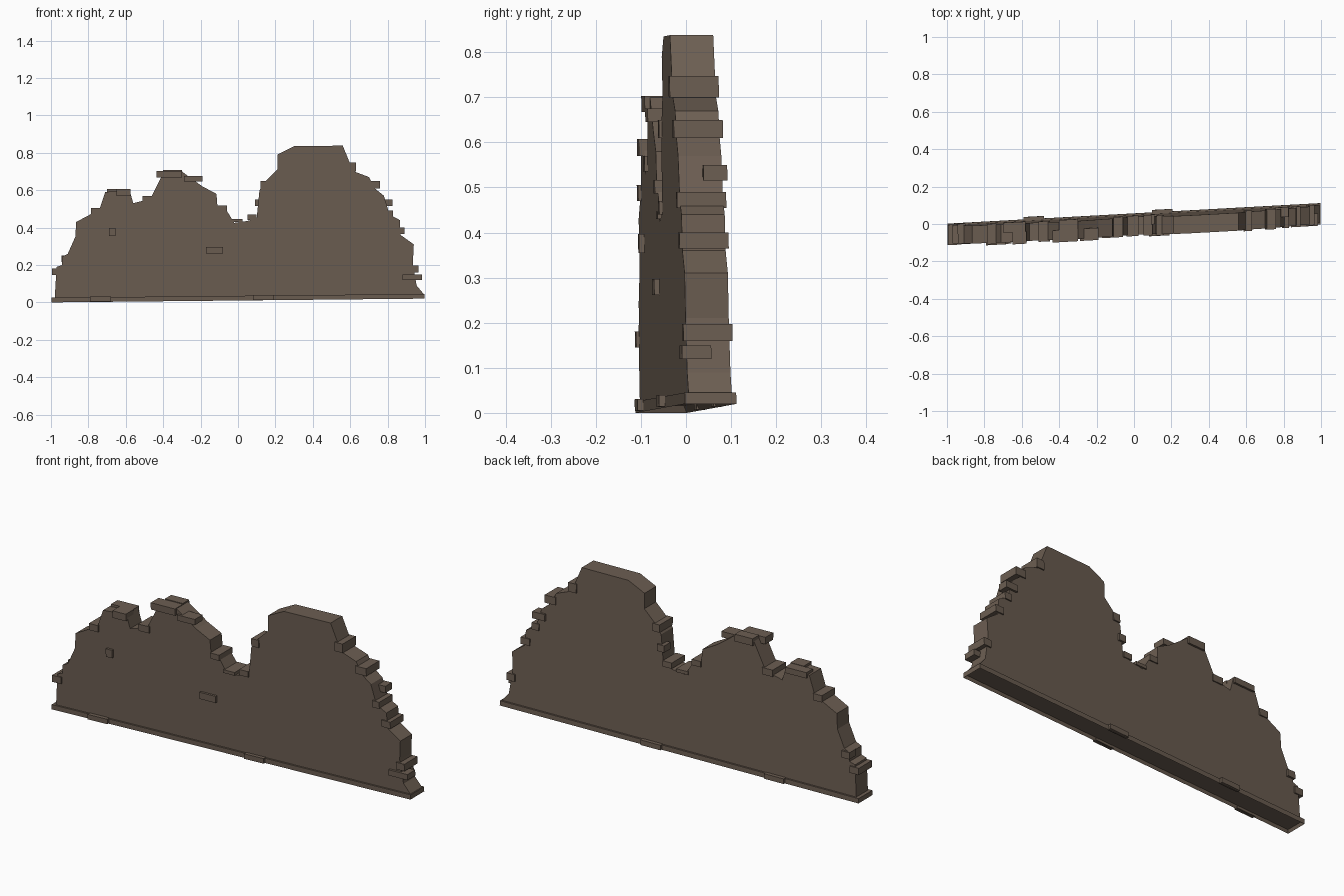
import bpy, bmesh
from mathutils import Vector

stone = bpy.data.materials.new("weathered brown stone")
stone.diffuse_color = (0.15, 0.112, 0.084, 1)

HALF = 0.048          # half thickness of the wall
TURN, LEAN = 0.055, -0.022   # wall runs slightly askew and leans forward


def place(v, slope=0.0):
    return Vector((v.x, v.y + TURN * v.x + LEAN * v.z, v.z + slope * (1 + v.x)))


def finish(name, bm, slope=0.0):
    for v in bm.verts:
        v.co = place(v.co, slope)
    bmesh.ops.recalc_face_normals(bm, faces=bm.faces)
    me = bpy.data.meshes.new(name)
    bm.to_mesh(me)
    bm.free()
    me.materials.append(stone)
    ob = bpy.data.objects.new(name, me)
    bpy.context.collection.objects.link(ob)
    return ob


def add_box(bm, x0, x1, y0, y1, z0, z1):
    vs = bmesh.ops.create_cube(bm, size=1)["verts"]
    for v in vs:
        v.co = Vector(((x0 + x1) / 2 + v.co.x * (x1 - x0),
                       (y0 + y1) / 2 + v.co.y * (y1 - y0),
                       (z0 + z1) / 2 + v.co.z * (z1 - z0)))


# Ruined wall: broken skyline extruded through its thickness
outline = [(-0.98, 0.018), (-0.97, 0.19), (-0.94, 0.20), (-0.94, 0.245), (-0.91, 0.26),
           (-0.87, 0.35), (-0.865, 0.43), (-0.79, 0.47), (-0.74, 0.50), (-0.71, 0.59),
           (-0.58, 0.60), (-0.56, 0.53), (-0.50, 0.545), (-0.46, 0.57), (-0.40, 0.69),
           (-0.30, 0.70), (-0.26, 0.67), (-0.19, 0.62), (-0.115, 0.58), (-0.11, 0.515),
           (-0.06, 0.49), (-0.02, 0.425), (0.05, 0.435), (0.10, 0.45), (0.115, 0.60),
           (0.15, 0.65), (0.21, 0.71), (0.21, 0.79), (0.30, 0.835), (0.56, 0.838),
           (0.60, 0.74), (0.62, 0.70), (0.70, 0.67), (0.73, 0.61), (0.78, 0.57),
           (0.81, 0.47), (0.865, 0.44), (0.87, 0.36), (0.94, 0.31), (0.935, 0.21),
           (0.955, 0.09), (0.995, 0.042), (0.98, 0.036)]
bm = bmesh.new()
front = bm.faces.new([bm.verts.new((x, -HALF, z)) for x, z in outline])
ext = bmesh.ops.extrude_face_region(bm, geom=[front])["geom"]
for v in ext:
    if isinstance(v, bmesh.types.BMVert):
        v.co.y += 2 * HALF
# keep the front cap whether or not extrusion removed it
if not any(all(v.co.y < 0 for v in f.verts) for f in bm.faces):
    bmesh.ops.holes_fill(bm, edges=[e for e in bm.edges if e.is_boundary], sides=0)
finish("ruined_wall", bm)

# Bricks through the full thickness, standing slightly proud of both faces
through = [(-0.995, -0.945, 0.145, 0.18), (-0.785, -0.735, 0.47, 0.505),
           (-0.51, -0.45, 0.535, 0.57), (-0.11, -0.06, 0.487, 0.517),
           (0.05, 0.10, 0.44, 0.47), (0.12, 0.16, 0.61, 0.65),
           (0.585, 0.63, 0.70, 0.747), (0.70, 0.76, 0.61, 0.65),
           (0.79, 0.83, 0.455, 0.49), (0.84, 0.89, 0.365, 0.40),
           (0.92, 0.965, 0.16, 0.197), (-0.04, 0.025, 0.43, 0.447)]
bm = bmesh.new()
for x0, x1, z0, z1 in through:
    add_box(bm, x0, x1, -HALF - 0.007, HALF + 0.006, z0, z1)
finish("through_bricks", bm)

# Loose bricks on the front side
bm = bmesh.new()
for x0, x1, z0, z1 in [(-0.69, -0.655, 0.355, 0.397), (-0.65, -0.575, 0.57, 0.607),
                       (-0.435, -0.30, 0.667, 0.703), (-0.29, -0.19, 0.645, 0.675),
                       (-0.17, -0.08, 0.262, 0.297), (0.88, 0.985, 0.12, 0.15)]:
    add_box(bm, x0, x1, -HALF - 0.012, 0.005, z0, z1)
finish("front_bricks", bm)

# Loose bricks on the back side
bm = bmesh.new()
for x0, x1, z0, z1 in [(0.755, 0.825, 0.515, 0.55), (0.09, 0.13, 0.515, 0.55),
                       (-0.40, -0.30, 0.67, 0.707), (-0.70, -0.58, 0.575, 0.605),
                       (-0.945, -0.90, 0.215, 0.25)]:
    add_box(bm, x0, x1, 0.005, HALF + 0.01, z0, z1)
finish("back_bricks", bm)

# Base course with a recessed underside
bm = bmesh.new()
add_box(bm, -0.998, 0.998, -0.057, 0.057, 0, 0.025)
bm.normal_update()
under = [f for f in bm.faces if f.normal.z < -0.9]
bmesh.ops.inset_region(bm, faces=under, thickness=0.01)
for v in under[0].verts:
    v.co.z += 0.015
finish("base_course", bm, 0.01)

# Bulging stones in the base course
bm = bmesh.new()
for x0, side in [(-0.79, -1), (0.08, -1), (-0.59, 1), (0.095, 1)]:
    ya, yb = sorted((side * 0.05, side * 0.07))
    add_box(bm, x0, x0 + 0.11, ya, yb, 0.002, 0.028)
finish("base_stones", bm, 0.01)
